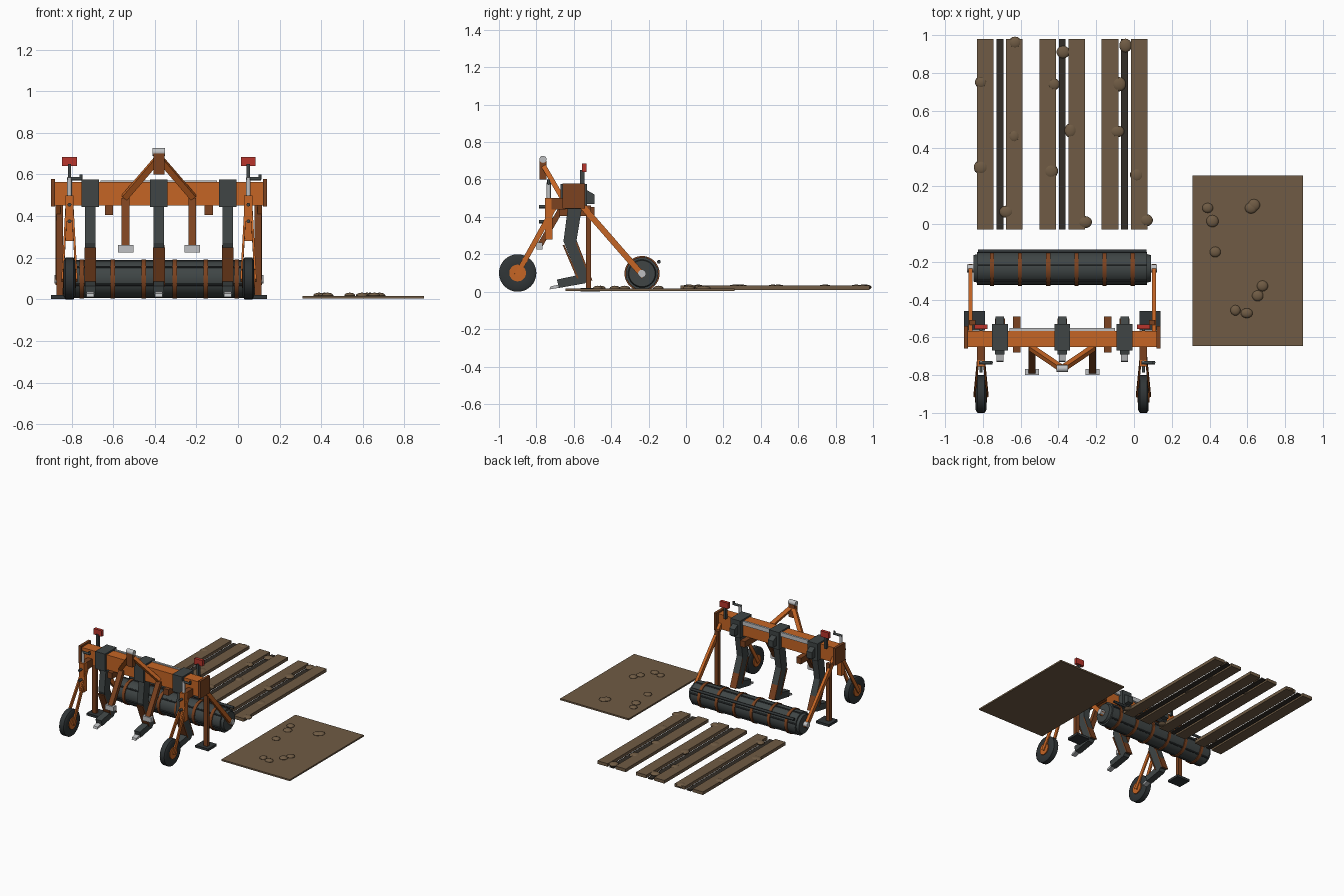
import bpy, bmesh, math, random
from mathutils import Vector

if "Cube" in bpy.data.objects:
    bpy.data.objects.remove(bpy.data.objects["Cube"])

random.seed(4)
CX = -0.38  # machine centre line


def mat(name, r, g, b):
    m = bpy.data.materials.new(name)
    m.diffuse_color = (r, g, b, 1)
    m.use_nodes = True
    m.node_tree.nodes["Principled BSDF"].inputs["Base Color"].default_value = m.diffuse_color
    return m


ORANGE = mat("orange paint", 0.56, 0.13, 0.018)
RUST = mat("rust brown", 0.20, 0.055, 0.014)
DARK = mat("dark steel", 0.050, 0.060, 0.060)
RUBBER = mat("black rubber", 0.030, 0.036, 0.038)
SILVER = mat("bare steel", 0.52, 0.53, 0.54)
RED = mat("reflector red", 0.48, 0.035, 0.025)
SOIL = mat("soil", 0.160, 0.105, 0.058)
FURROW = mat("dark soil", 0.032, 0.026, 0.020)


def finish(name, bm, m, smooth=False):
    bmesh.ops.recalc_face_normals(bm, faces=bm.faces)
    me = bpy.data.meshes.new(name)
    bm.to_mesh(me)
    bm.free()
    me.materials.append(m)
    ob = bpy.data.objects.new(name, me)
    bpy.context.collection.objects.link(ob)
    if smooth:
        bpy.context.view_layer.objects.active = ob
        ob.select_set(True)
        bpy.ops.object.shade_smooth_by_angle(angle=math.radians(40))
        ob.select_set(False)
    return ob


def box(name, x, y, z, m):
    """Box from (min, max) pairs."""
    bm = bmesh.new()
    bmesh.ops.create_cube(bm, size=1)
    for v in bm.verts:
        v.co = [(a + b) / 2 + c * (b - a) for (a, b), c in zip((x, y, z), v.co)]
    return finish(name, bm, m)


def bar(name, a, b, w, d, m):
    """Rectangular bar between two points, w wide across x and d deep."""
    a, b = Vector(a), Vector(b)
    bm = bmesh.new()
    bmesh.ops.create_cube(bm, size=1)
    axis = (b - a).normalized()
    side = (Vector((1, 0, 0)) - axis * axis.x).normalized()
    up = axis.cross(side)
    for v in bm.verts:
        v.co = (a + b) / 2 + side * v.co.x * w + up * v.co.y * d + (b - a) * v.co.z
    return finish(name, bm, m)


def rod(name, a, b, r, m, seg=20):
    a, b = Vector(a), Vector(b)
    bm = bmesh.new()
    bmesh.ops.create_cone(bm, cap_ends=True, segments=seg, radius1=r, radius2=r, depth=(b - a).length)
    q = (b - a).to_track_quat('Z', 'Y')
    for v in bm.verts:
        v.co = q @ v.co + (a + b) / 2
    return finish(name, bm, m, True)


def lathe_x(name, profile, centre, m, seg=32):
    """Revolve (x, radius) points around an axis along x."""
    bm = bmesh.new()
    rings = []
    for x, r in profile:
        rings.append([bm.verts.new((centre[0] + x, centre[1] + r * math.cos(t), centre[2] + r * math.sin(t)))
                      for t in (2 * math.pi * i / seg for i in range(seg))])
    for p, q in zip(rings, rings[1:]):
        for i in range(seg):
            j = (i + 1) % seg
            bm.faces.new((p[i], p[j], q[j], q[i]))
    bm.faces.new(rings[0])
    bm.faces.new(rings[-1])
    return finish(name, bm, m, True)


def slab(name, pts, x, w, m):
    """Side profile of (y, z) points extruded across x."""
    bm = bmesh.new()
    f = bm.faces.new([bm.verts.new((x - w / 2, y, z)) for y, z in pts])
    ext = bmesh.ops.extrude_face_region(bm, geom=[f])
    for v in ext["geom"]:
        if isinstance(v, bmesh.types.BMVert):
            v.co.x += w
    return finish(name, bm, m)


# Main beam with end plates and rear rail
box("main_beam", (-0.885, 0.125), (-0.65, -0.566), (0.45, 0.565), ORANGE)
box("rear_rail", (-0.66, -0.10), (-0.566, -0.55), (0.54, 0.572), SILVER)

# Tines: clamp, cranked shank, wear plate, foot and point
for cx in (CX - 0.33, CX, CX + 0.33):
    box("clamp", (cx - 0.042, cx + 0.042), (-0.67, -0.53), (0.443, 0.577), DARK)
    slab("shank", [(-0.63, 0.46), (-0.555, 0.46), (-0.585, 0.275), (-0.502, 0.06),
                   (-0.575, 0.07), (-0.655, 0.27)], cx, 0.05, DARK)
    slab("wear_plate", [(-0.650, 0.25), (-0.660, 0.25), (-0.583, 0.07), (-0.573, 0.07)], cx, 0.056, RUST)
    slab("rear_wear_strip", [(-0.590, 0.262), (-0.582, 0.262), (-0.500, 0.06), (-0.510, 0.06)], cx, 0.052, RUST)
    slab("shank_bracket", [(-0.56, 0.47), (-0.49, 0.47), (-0.49, 0.52), (-0.56, 0.56)], cx, 0.045, DARK)
    slab("tine_foot", [(-0.69, 0.065), (-0.57, 0.09), (-0.515, 0.075), (-0.54, 0.045), (-0.68, 0.02)],
         cx, 0.05, DARK)
    slab("tine_point", [(-0.73, 0.012), (-0.67, 0.022), (-0.67, 0.04), (-0.725, 0.028)], cx, 0.036, SILVER)

# Crumbler roller
RY, RZ = -0.235, 0.097
lathe_x("roller_drum", [(-0.47, 0.055), (-0.47, 0.07), (-0.45, 0.075), (-0.45, 0.087), (0.45, 0.087),
                        (0.45, 0.075), (0.47, 0.07), (0.47, 0.055)], (CX, RY, RZ), DARK)
for i in range(6):
    lathe_x("roller_ring", [(-0.011, 0.094), (0.011, 0.094)], (CX - 0.372 + 0.149 * i, RY, RZ), RUST)
for i in range(6):
    t = math.radians(18 + 60 * i)
    y, z = RY + 0.087 * math.cos(t), RZ + 0.087 * math.sin(t)
    rod("roller_bar", (CX - 0.445, y, z), (CX + 0.445, y, z), 0.006, RUBBER, 8)
rod("scraper_bar", (CX - 0.445, -0.145, 0.16), (CX + 0.445, -0.145, 0.16), 0.01, RUBBER, 10)

# Hitch top link, braces and lower legs
box("hitch_head", (CX - 0.026, CX + 0.026), (-0.782, -0.745), (0.60, 0.70), RUST)
rod("hitch_pin", (CX - 0.03, -0.765, 0.708), (CX + 0.03, -0.765, 0.708), 0.019, SILVER)

for s in (-1, 1):
    def X(d):
        return CX + s * d

    def span(a, b):
        return tuple(sorted((X(a), X(b))))

    box("end_plate", span(0.50, 0.52), (-0.66, -0.54), (0.445, 0.578), RUST)
    bar("hitch_brace", (X(0.165), -0.655, 0.49), (X(0.01), -0.76, 0.67), 0.03, 0.026, ORANGE)
    bar("hitch_leg", (X(0.16), -0.645, 0.48), (X(0.16), -0.78, 0.25), 0.038, 0.03, RUST)
    box("hitch_foot", span(0.123, 0.197), (-0.80, -0.768), (0.225, 0.262), SILVER)
    box("beam_block", span(0.22, 0.26), (-0.68, -0.49), (0.405, 0.452), RUST)

    # Roller arm, hub and parking stand
    bar("roller_arm", (X(0.485), -0.60, 0.51), (X(0.485), -0.225, 0.08), 0.022, 0.032, ORANGE)
    rod("roller_hub", (X(0.46), RY, RZ), (X(0.503), RY, RZ), 0.021, SILVER)
    box("stand_post", span(0.46, 0.492), (-0.535, -0.508), (0.015, 0.46), RUST)
    box("stand_foot", span(0.41, 0.52), (-0.565, -0.46), (0.002, 0.02), RUBBER)

    # Depth wheel
    w = X(0.43)
    lathe_x("tyre", [(-0.024, 0.05), (-0.028, 0.085), (-0.019, 0.1), (0.019, 0.1), (0.028, 0.085),
                     (0.024, 0.05)], (w, -0.9, 0.1), RUBBER)
    rod("wheel_hub", (w - 0.031, -0.9, 0.1), (w + 0.031, -0.9, 0.1), 0.045, ORANGE)
    for k in (-0.034, 0.034):
        bar("wheel_fork", (w + k, -0.905, 0.09), (w + k * 0.4, -0.70, 0.46), 0.01, 0.028, ORANGE)
    box("wheel_bracket", (w - 0.02, w + 0.02), (-0.72, -0.645), (0.44, 0.50), RUST)
    box("screw_housing", (w - 0.02, w + 0.02), (-0.755, -0.713), (0.28, 0.50), ORANGE)
    rod("screw_rod", (w, -0.734, 0.49), (w, -0.734, 0.585), 0.011, SILVER)
    rod("crank_arm", (w - 0.01, -0.734, 0.58), (w + 0.06, -0.734, 0.58), 0.009, DARK, 10)
    rod("crank_grip", (w + 0.055, -0.734, 0.575), (w + 0.055, -0.734, 0.60), 0.008, DARK, 10)
    for z in (0.375, 0.455):
        rod("housing_bolt", (w, -0.785, z), (w, -0.75, z), 0.009, DARK, 10)

    # Warning reflector on a post
    box("reflector_post", (w - 0.008, w + 0.008), (-0.566, -0.542), (0.55, 0.65), DARK)
    box("reflector", (w - 0.035, w + 0.035), (-0.557, -0.533), (0.64, 0.685), RED)

# Ploughed ridges with furrows and the loose soil plot
for cx in (CX - 0.33, CX, CX + 0.33):
    for s in (-1, 1):
        c = cx + s * 0.077
        box("soil_ridge", (c - 0.044, c + 0.044), (-0.03, 0.98), (0.008, 0.032), SOIL)
    box("furrow", (cx - 0.018, cx + 0.018), (-0.03, 0.98), (0.008, 0.018), FURROW)
box("soil_plot", (0.31, 0.895), (-0.645, 0.258), (0.004, 0.016), SOIL)


def clod(x, y, z, r):
    bm = bmesh.new()
    bmesh.ops.create_uvsphere(bm, u_segments=14, v_segments=8, radius=1)
    rx, ry = r * random.uniform(0.85, 1.1), r * random.uniform(0.85, 1.1)
    for v in bm.verts:
        v.co = (x + v.co.x * rx, y + v.co.y * ry, z + v.co.z * 0.014)
    finish("clod", bm, SOIL, True)


for x, y in [(-0.81, 0.75), (-0.63, 0.96), (-0.635, 0.465), (-0.81, 0.30), (-0.675, 0.065),
             (-0.375, 0.91), (-0.425, 0.74), (-0.335, 0.495), (-0.44, 0.28), (-0.26, 0.01),
             (-0.045, 0.945), (-0.08, 0.74), (-0.09, 0.49), (0.015, 0.26), (0.065, 0.02)]:
    clod(x, y, 0.024, 0.036)
for x, y in [(0.39, 0.085), (0.415, 0.015), (0.43, -0.148), (0.62, 0.085), (0.635, 0.10),
             (0.68, -0.328), (0.655, -0.38), (0.537, -0.457), (0.597, -0.472)]:
    clod(x, y, 0.018, 0.03)
